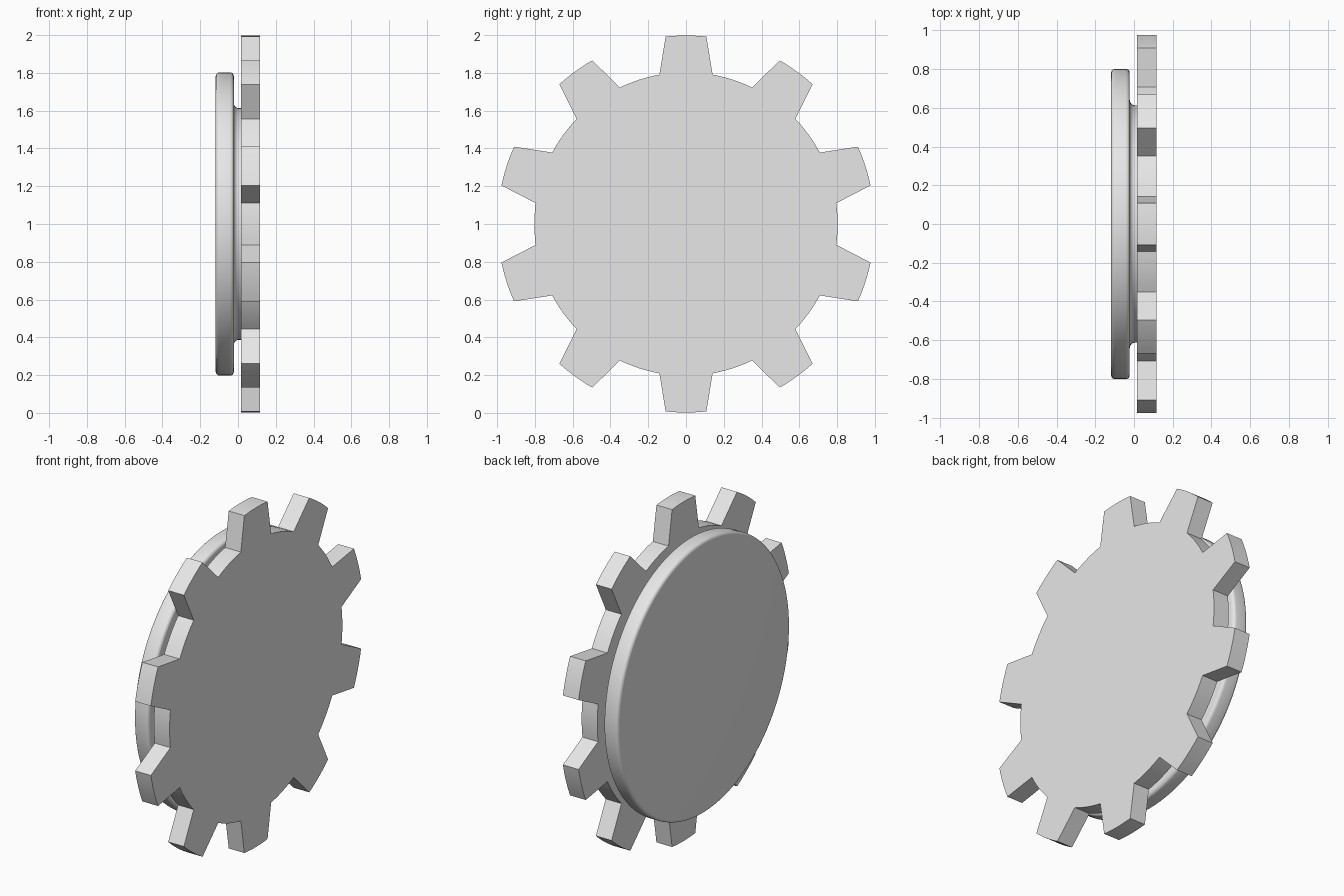
import bpy, bmesh, math

if "Cube" in bpy.data.objects:
    bpy.data.objects.remove(bpy.data.objects["Cube"])

grey = bpy.data.materials.new("plain grey")
grey.diffuse_color = (0.8, 0.8, 0.8, 1)
grey.use_nodes = True
grey.node_tree.nodes["Principled BSDF"].inputs["Base Color"].default_value = grey.diffuse_color


def finish(name, bm, angle):
    bmesh.ops.recalc_face_normals(bm, faces=bm.faces)
    me = bpy.data.meshes.new(name)
    bm.to_mesh(me)
    bm.free()
    ob = bpy.data.objects.new(name, me)
    ob.location.z = 1.0
    me.materials.append(grey)
    bpy.context.collection.objects.link(ob)
    bpy.ops.object.select_all(action='DESELECT')
    ob.select_set(True)
    bpy.context.view_layer.objects.active = ob
    bpy.ops.object.shade_smooth_by_angle(angle=math.radians(angle))
    return ob


def arc(cx, cr, rad, a0, a1, n=5):
    """Points (x, radius) along a rounded corner, angles in degrees."""
    return [(cx + rad * math.cos(math.radians(a0 + (a1 - a0) * i / n)),
             cr + rad * math.sin(math.radians(a0 + (a1 - a0) * i / n)))
            for i in range(n + 1)]


def lathe(name, profile, steps=128):
    """Revolve an (x, radius) profile around the x axis and cap both ends."""
    bm = bmesh.new()
    rings = [[bm.verts.new((x, r * math.sin(2 * math.pi * i / steps),
                            r * math.cos(2 * math.pi * i / steps)))
              for i in range(steps)] for x, r in profile]
    for a, b in zip(rings, rings[1:]):
        for i in range(steps):
            j = (i + 1) % steps
            bm.faces.new((a[i], a[j], b[j], b[i]))
    bm.faces.new(rings[0])
    bm.faces.new(rings[-1])
    return finish(name, bm, 35)


# Round disc with softened rim, flowing through a fillet into the hub
R = 0.02
profile = (arc(-0.118 + R, 0.802 - R, R, 180, 90)
           + arc(-0.022 - R, 0.802 - R, R, 90, 0)
           + arc(0.005, 0.64, 0.027, 180, 270)
           + [(0.03, 0.613)])
lathe("disc_and_hub", profile)

# Toothed plate: ten tapered teeth with curved tips and curved roots
TEETH, TIP, ROOT = 10, 0.998, 0.803
outline = []
for t in range(TEETH):
    mid = 360 / TEETH * t
    outline += [(TIP, mid - 6.2 + 12.4 * i / 6) for i in range(7)]
    outline += [(ROOT, mid + 10.1 + 15.8 * i / 6) for i in range(7)]

bm = bmesh.new()
face = bm.faces.new([bm.verts.new((0.015, r * math.sin(math.radians(a)),
                                   r * math.cos(math.radians(a))))
                     for r, a in outline])
ext = bmesh.ops.extrude_face_region(bm, geom=[face], use_keep_orig=True)
bmesh.ops.translate(bm, vec=(0.102, 0, 0),
                    verts=[v for v in ext["geom"] if isinstance(v, bmesh.types.BMVert)])
finish("toothed_plate", bm, 20)
